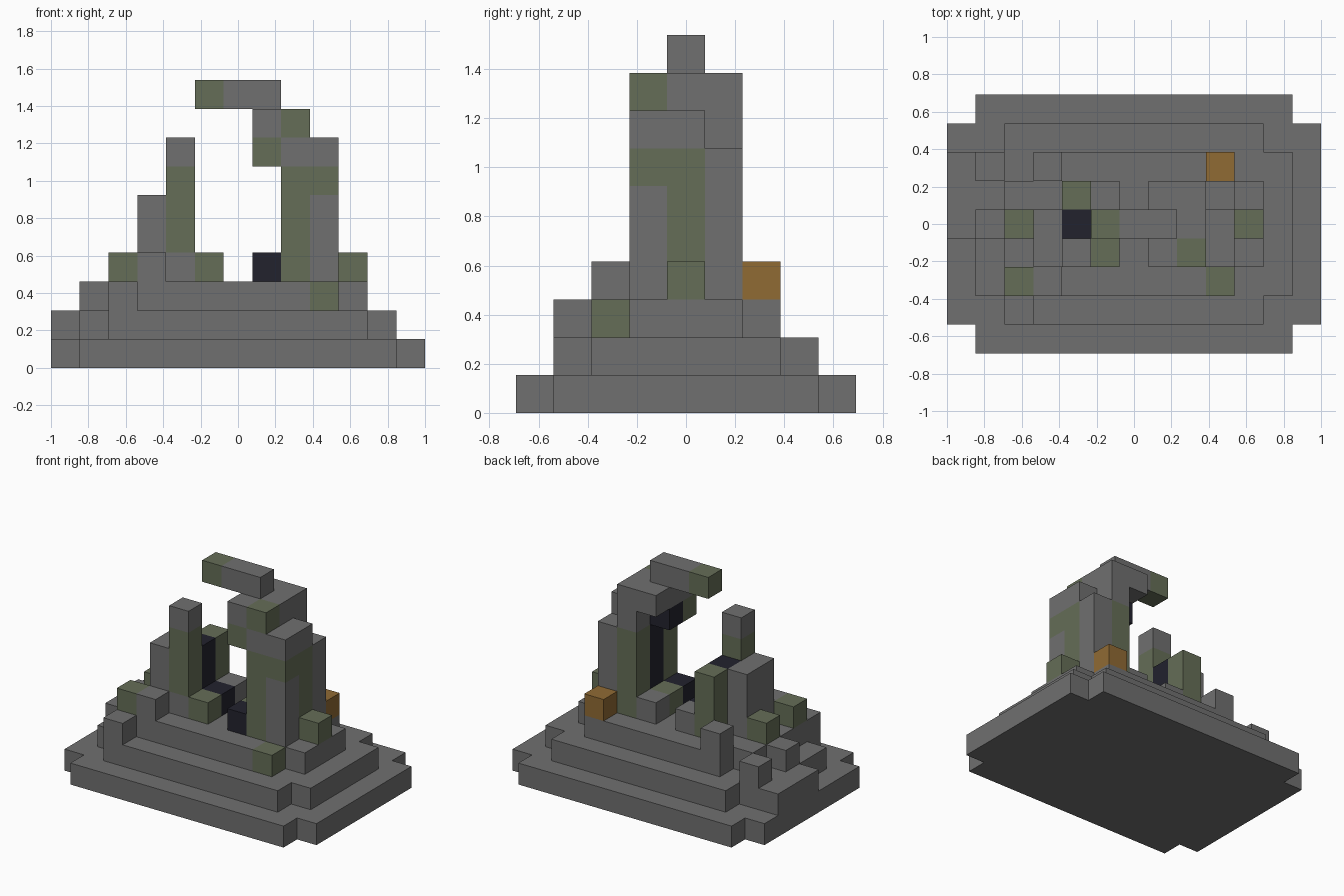
import bpy
import bmesh
import math
from mathutils import Vector

cube = bpy.data.objects.get("Cube")
if cube:
    bpy.data.objects.remove(cube, do_unlink=True)

UNIT = 2 / 13  # edge of one block


def make_material(name, rgb):
    mat = bpy.data.materials.new(name)
    mat.use_nodes = True
    colour = (*rgb, 1)
    mat.diffuse_color = colour
    bsdf = mat.node_tree.nodes["Principled BSDF"]
    bsdf.inputs["Base Color"].default_value = colour
    bsdf.inputs["Roughness"].default_value = 0.9
    return mat


MATERIALS = {
    "stone": make_material("grey stone", (0.16, 0.16, 0.16)),
    "moss": make_material("mossy stone", (0.13, 0.155, 0.095)),
    "dark": make_material("dark crystal", (0.016, 0.016, 0.027)),
    "gold": make_material("amber block", (0.28, 0.145, 0.034)),
}
SLOTS = list(MATERIALS)
cells = {}  # grid cell -> (part, colour)


def span(value):
    low, high = value if isinstance(value, tuple) else (value, value)
    return range(low, high + 1)


def fill(part, colour, x, y, z):
    """Fill a box of grid cells; each range is one index or (first, last)."""
    for i in span(x):
        for j in span(y):
            for k in span(z):
                cells[i, j, k] = (part, colour)


def tier(part, half_x, half_y, level):
    """A slab with its four corner blocks notched out."""
    fill(part, "stone", (-half_x, half_x), (1 - half_y, half_y - 1), level)
    fill(part, "stone", (1 - half_x, half_x - 1), (-half_y, half_y), level)


# Stepped base
tier("base_step", 6, 4, 0)
tier("middle_step", 5, 3, 1)
tier("top_step", 4, 2, 2)

# Fallen blocks on the steps
fill("rubble", "stone", -6, (0, 2), 1)
for x, y in ((-5, 0), (-5, 2), (-4, -3), (-4, -2)):
    fill("rubble", "stone", x, y, 2)
fill("rubble", "moss", 3, -2, 2)
for x, y in ((-4, -2), (-4, 0), (4, 0)):
    fill("rubble", "moss", x, y, 3)
for y in (-2, 2):
    fill("rubble", "stone", -3, y, 3)
fill("amber_block", "gold", 3, 2, 3)

# Broken pillar on the right-hand side
fill("broken_pillar", "stone", -3, (-1, 0), (3, 5))
fill("broken_pillar", "stone", -2, -1, (3, 7))
fill("broken_pillar", "moss", -2, -1, (4, 6))
fill("broken_pillar", "dark", -2, 0, (3, 5))
fill("broken_pillar", "moss", -2, 1, (3, 5))
for y, colour in ((-1, "moss"), (0, "dark"), (1, "stone")):
    fill("broken_pillar", colour, -1, y, 3)

# Tall pillar on the left-hand side
fill("tall_pillar", "stone", (2, 3), (-1, 1), (3, 6))
for y, colour in ((-1, "moss"), (0, "dark"), (1, "moss")):
    fill("tall_pillar", colour, 2, y, (3, 6))
fill("tall_pillar", "moss", 3, 0, (3, 6))
fill("tall_pillar", "moss", 3, -1, 6)
fill("tall_pillar", "stone", 2, (-1, 1), 7)
fill("tall_pillar", "stone", 3, (-1, 0), 7)
for y, colour in ((-1, "dark"), (0, "moss"), (1, "stone")):
    fill("tall_pillar", colour, 1, y, 3)

# Remains of the arch
fill("arch", "stone", (1, 2), (-1, 1), 8)
fill("arch", "moss", 2, -1, 8)
fill("arch", "moss", 1, -1, 7)
fill("arch", "dark", 1, 0, 7)
fill("arch", "stone", (0, 1), 0, 9)
fill("arch", "moss", -1, 0, 9)


def build(part):
    """Skin the exposed sides of a part and merge its flat regions."""
    bm = bmesh.new()
    for cell, (owner, colour) in cells.items():
        if owner != part:
            continue
        centre = (Vector(cell) + Vector((0, 0, 0.5))) * UNIT
        for axis in range(3):
            for sign in (-1, 1):
                normal = Vector((0, 0, 0))
                normal[axis] = sign
                beside = tuple(int(c + n) for c, n in zip(cell, normal))
                if beside in cells:
                    continue
                u = Vector((0, 0, 0))
                u[(axis + 1) % 3] = 1
                v = normal.cross(u)
                corners = [normal - u - v, normal + u - v, normal + u + v, normal - u + v]
                face = bm.faces.new([bm.verts.new(centre + c * UNIT / 2) for c in corners])
                face.material_index = SLOTS.index(colour)
    bmesh.ops.remove_doubles(bm, verts=bm.verts, dist=UNIT / 100)
    bmesh.ops.dissolve_limit(bm, angle_limit=math.radians(1), verts=bm.verts,
                             edges=bm.edges, delimit={"MATERIAL"})
    mesh = bpy.data.meshes.new(part)
    bm.to_mesh(mesh)
    bm.free()
    for mat in MATERIALS.values():
        mesh.materials.append(mat)
    bpy.context.collection.objects.link(bpy.data.objects.new(part, mesh))


for part in dict.fromkeys(owner for owner, _ in cells.values()):
    build(part)
